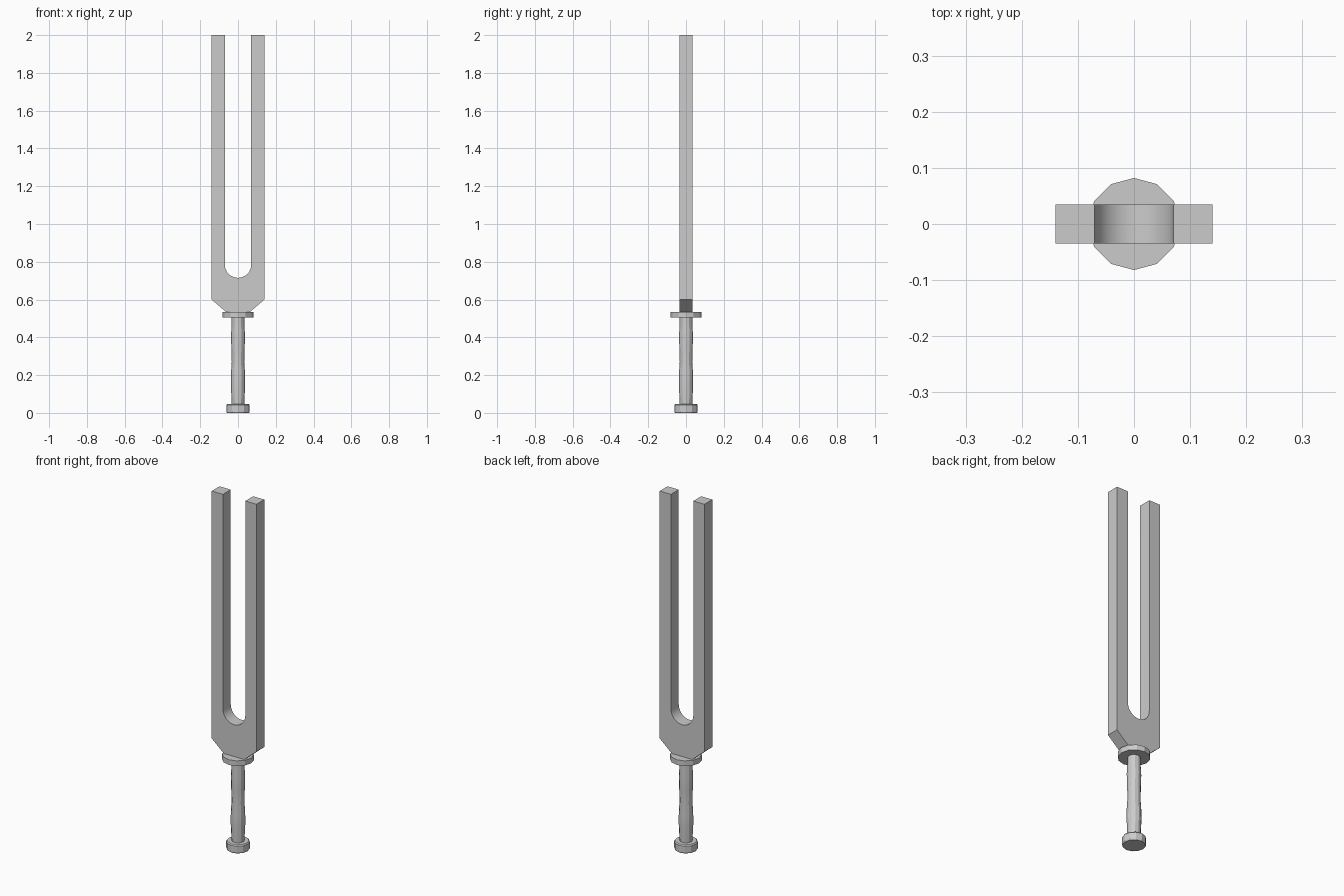
import bpy, bmesh, math

if "Cube" in bpy.data.objects:
    bpy.data.objects.remove(bpy.data.objects["Cube"])

def make_object(name, bm, smooth_angle=None):
    bmesh.ops.recalc_face_normals(bm, faces=bm.faces[:])
    mesh = bpy.data.meshes.new(name)
    bm.to_mesh(mesh)
    bm.free()
    ob = bpy.data.objects.new(name, mesh)
    bpy.context.collection.objects.link(ob)
    if smooth_angle:
        bpy.ops.object.select_all(action='DESELECT')
        ob.select_set(True)
        bpy.context.view_layer.objects.active = ob
        bpy.ops.object.shade_smooth_by_angle(angle=math.radians(smooth_angle))
    return ob

def turned(name, profile, sides=12, smooth_angle=None):
    """Capped solid of revolution from (radius, z) points."""
    bm = bmesh.new()
    rings = []
    for r, z in profile:
        rings.append([bm.verts.new((r * math.cos(2 * math.pi * i / sides),
                                    r * math.sin(2 * math.pi * i / sides), z))
                      for i in range(sides)])
    for a, b in zip(rings, rings[1:]):
        for i in range(sides):
            j = (i + 1) % sides
            bm.faces.new((a[i], a[j], b[j], b[i]))
    bm.faces.new(rings[0][::-1])
    bm.faces.new(rings[-1])
    return make_object(name, bm, smooth_angle)

# Two-pronged fork: outline in x/z, extruded through y
outer, inner, half_depth = 0.14, 0.07, 0.035
outline = [(-0.062, 0.533), (0.062, 0.533), (outer, 0.60), (outer, 2.0), (inner, 2.0)]
for i in range(17):
    a = -math.pi * i / 16
    outline.append((inner * math.cos(a), 0.785 + inner * math.sin(a)))
outline += [(-inner, 2.0), (-outer, 2.0), (-outer, 0.60)]
bm = bmesh.new()
face = bm.faces.new([bm.verts.new((x, -half_depth, z)) for x, z in outline])
ext = bmesh.ops.extrude_face_region(bm, geom=[face])
bmesh.ops.translate(bm, vec=(0, 2 * half_depth, 0),
                    verts=[v for v in ext["geom"] if isinstance(v, bmesh.types.BMVert)])
make_object("fork_prongs", bm, 30)

# Collar under the fork
turned("collar", [(0.082, 0.505), (0.082, 0.535)])

# Gently waisted handle
turned("handle", [(0.033, 0.04), (0.035, 0.09), (0.038, 0.15), (0.037, 0.21),
                  (0.033, 0.27), (0.035, 0.34), (0.037, 0.41), (0.034, 0.46),
                  (0.034, 0.51)], smooth_angle=20)

# Foot knob
turned("foot_knob", [(0.058, 0.0), (0.061, 0.006), (0.061, 0.042), (0.056, 0.048)])
